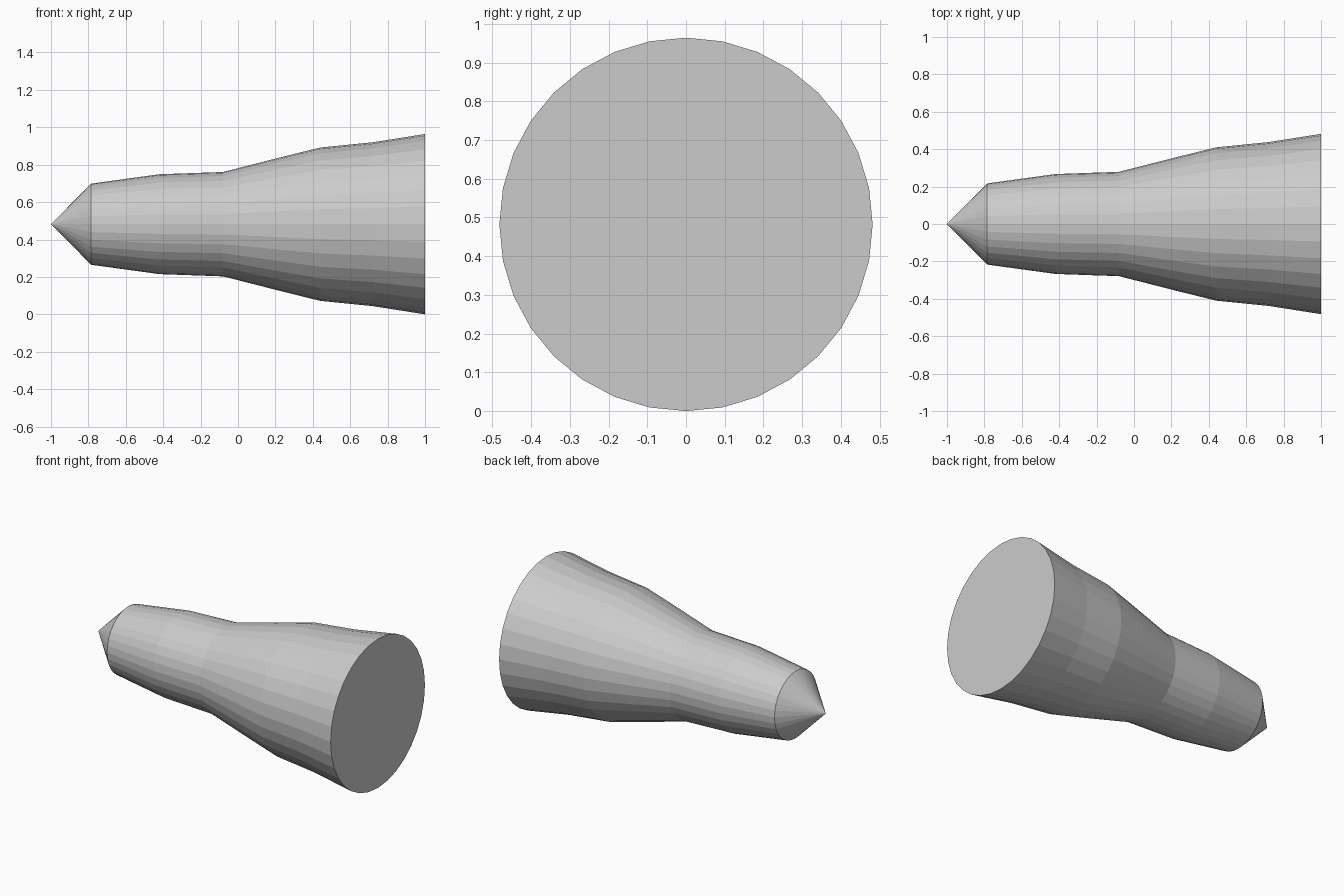
import bpy, bmesh
from math import sin, cos, tau

if "Cube" in bpy.data.objects:
    bpy.data.objects.remove(bpy.data.objects["Cube"])

SIDES = 32
AXIS_Z = 0.482
# (x, radius) stations from the nose shoulder to the flat base
PROFILE = [(-0.785, 0.217), (-0.42, 0.267), (-0.08, 0.279), (0.23, 0.358),
           (0.44, 0.41), (0.72, 0.438), (1.0, 0.482)]


def ring(bm, x, r):
    return [bm.verts.new((x, r * cos(tau * i / SIDES), AXIS_Z + r * sin(tau * i / SIDES)))
            for i in range(SIDES)]


bm = bmesh.new()
tip = bm.verts.new((-1.0, 0, AXIS_Z))
rings = [ring(bm, x, r) for x, r in PROFILE]

for i in range(SIDES):
    j = (i + 1) % SIDES
    # pointed nose
    bm.faces.new((tip, rings[0][j], rings[0][i]))
    # flared body
    for a, b in zip(rings, rings[1:]):
        bm.faces.new((a[i], a[j], b[j], b[i]))
# flat base
bm.faces.new(rings[-1])
bmesh.ops.recalc_face_normals(bm, faces=bm.faces)

mesh = bpy.data.meshes.new("tapered_body")
bm.to_mesh(mesh)
bm.free()
bpy.context.collection.objects.link(bpy.data.objects.new("tapered_body", mesh))
